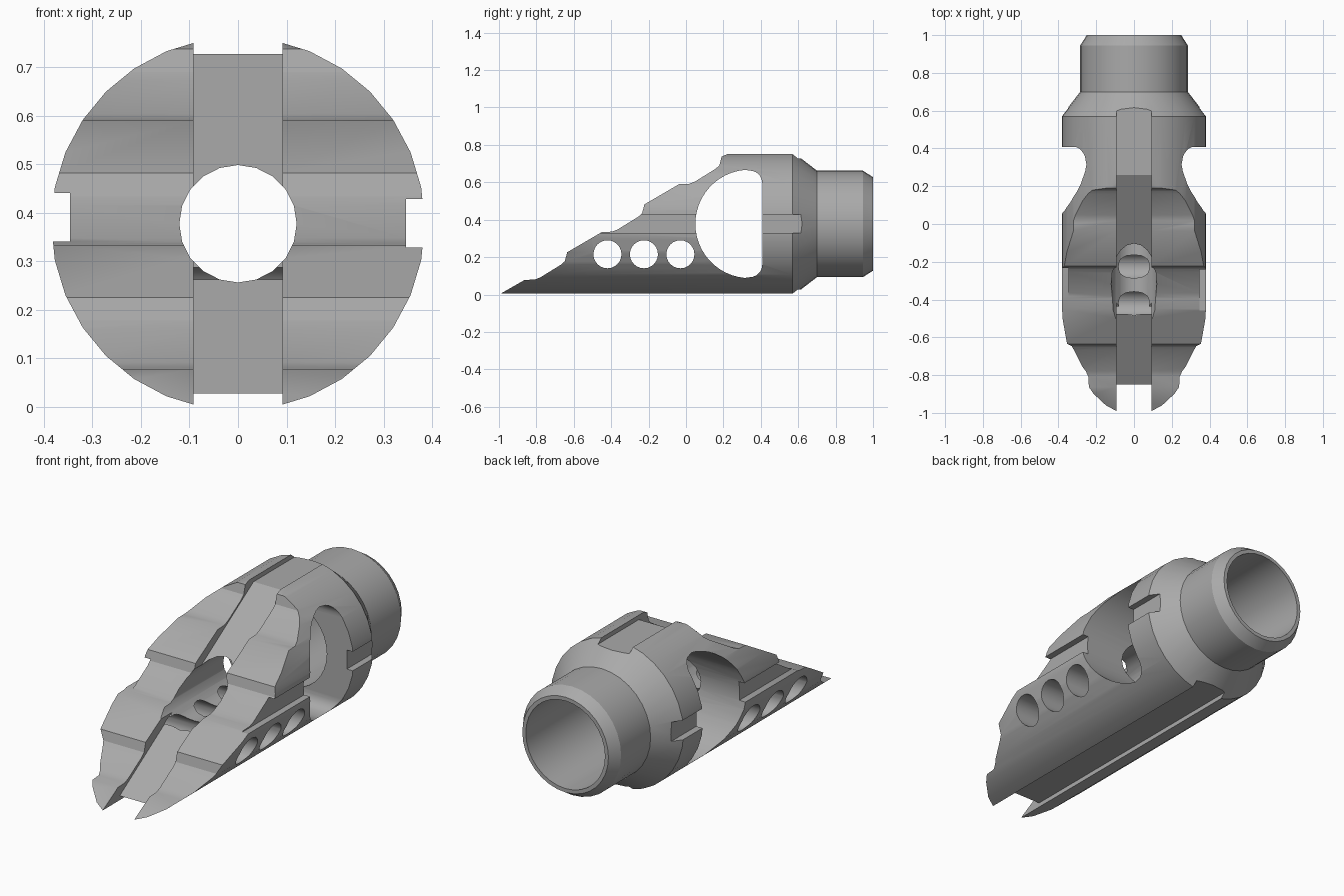
import bpy, bmesh
from math import sin, cos, tau, radians

cube = bpy.data.objects.get("Cube")
if cube:
    bpy.data.objects.remove(cube, do_unlink=True)

CZ = 0.3775   # height of the long axis
R = 0.385     # body radius

steel = bpy.data.materials.new("steel_grey")
steel.use_nodes = True
steel.diffuse_color = (0.40, 0.40, 0.40, 1)
steel.node_tree.nodes["Principled BSDF"].inputs["Base Color"].default_value = (0.40, 0.40, 0.40, 1)


def finish(name, bm):
    bmesh.ops.recalc_face_normals(bm, faces=bm.faces)
    mesh = bpy.data.meshes.new(name)
    bm.to_mesh(mesh)
    bm.free()
    mesh.materials.append(steel)
    ob = bpy.data.objects.new(name, mesh)
    bpy.context.collection.objects.link(ob)
    return ob


def turned(name, profile, n):
    """Solid of (y, radius) rings around the long axis."""
    bm = bmesh.new()
    rings = [[bm.verts.new((r * cos(tau * i / n), y, CZ + r * sin(tau * i / n)))
              for i in range(n)] for y, r in profile]
    for a, b in zip(rings, rings[1:]):
        for i in range(n):
            j = (i + 1) % n
            bm.faces.new((a[i], a[j], b[j], b[i]))
    bm.faces.new(rings[0])
    bm.faces.new(rings[-1])
    return finish(name, bm)


def prism(name, pts, x0, x1):
    """Side outline of (y, z) points extruded across x."""
    bm = bmesh.new()
    face = bm.faces.new([bm.verts.new((x0, y, z)) for y, z in pts])
    new = bmesh.ops.extrude_face_region(bm, geom=[face])["geom"]
    bmesh.ops.translate(bm, vec=(x1 - x0, 0, 0),
                        verts=[v for v in new if isinstance(v, bmesh.types.BMVert)])
    return finish(name, bm)


def box(y0, y1, z0, z1):
    return [(y0, z0), (y1, z0), (y1, z1), (y0, z1)]


def arc(cy, cz, r, a0, a1, n):
    return [(cy + r * cos(radians(a0 + (a1 - a0) * i / n)),
             cz + r * sin(radians(a0 + (a1 - a0) * i / n))) for i in range(n + 1)]


# Turned body with shoulder, neck and end chamfer
body = turned("tool_head", [(-1, R), (0.57, R), (0.70, 0.285), (0.945, 0.285), (1, 0.25)], 32)
cutters = []

# Stepped slope across the front
tooth = [(0, 0), (0.055, 0.002), (0.085, 0.014), (0.195, 0.082), (0.215, 0.10), (0.228, 0.148)]
slope = [(-1.2, -0.115)]
for k in range(3):
    slope += [(-0.863 + 0.413 * k + y, 0.078 + 0.256 * k + z) for y, z in tooth]
slope += [(0.23, 0.754), (0.27, 0.80), (0.27, 1), (-1.2, 1)]
cutters.append(prism("slope_cutter", slope, -0.5, 0.5))

# Centre slot following the slope, and straight grooves above and below
cutters.append(prism("slot_cutter", [(-1.2, -0.1925), (0.42, 0.828), (0.42, 1), (-1.2, 1)], -0.0915, 0.0915))
cutters.append(prism("top_groove_cutter", box(0.1, 0.69, 0.727, 0.9), -0.0915, 0.0915))
cutters.append(prism("bottom_groove_cutter", box(-1.2, 0.69, -0.2, 0.028), -0.0915, 0.0915))

# Side grooves
cutters.append(prism("left_groove_cutter", box(-1.2, 0.69, 0.329, 0.429), 0.346, 0.5))
cutters.append(prism("right_groove_cutter", box(-1.2, 0.69, 0.341, 0.441), -0.5, -0.346))

# Round-fronted window through the sides
window = (arc(0.34, CZ, 0.29, 95, 265, 24)
          + arc(0.34, CZ - 0.217, 0.068, -75, 0, 6)
          + arc(0.34, CZ + 0.217, 0.068, 0, 75, 6))
cutters.append(prism("window_cutter", window, -0.6, 0.6))

# Cross holes
for y in (-0.42, -0.225, -0.03):
    cutters.append(prism("cross_hole_cutter", arc(y, 0.215, 0.075, 0, 345, 23), -0.6, 0.6))

# Narrow front bore and wide rear bore
cutters.append(turned("front_bore_cutter", [(-1.2, 0.121), (0.3, 0.121)], 20))
cutters.append(turned("rear_bore_cutter", [(0.33, 0.23), (1.2, 0.23)], 32))

for c in cutters:
    c.hide_render = True
    mod = body.modifiers.new("cut", "BOOLEAN")
    mod.operation = "DIFFERENCE"
    mod.solver = "EXACT"
    mod.object = c

# Apply the cuts and drop the helpers
bpy.context.view_layer.update()
graph = bpy.context.evaluated_depsgraph_get()
result = bpy.data.meshes.new_from_object(body.evaluated_get(graph))
body.modifiers.clear()
body.data = result
for c in cutters:
    bpy.data.objects.remove(c, do_unlink=True)

bpy.ops.object.select_all(action="DESELECT")
body.select_set(True)
bpy.context.view_layer.objects.active = body
bpy.ops.object.shade_smooth_by_angle(angle=radians(30))
